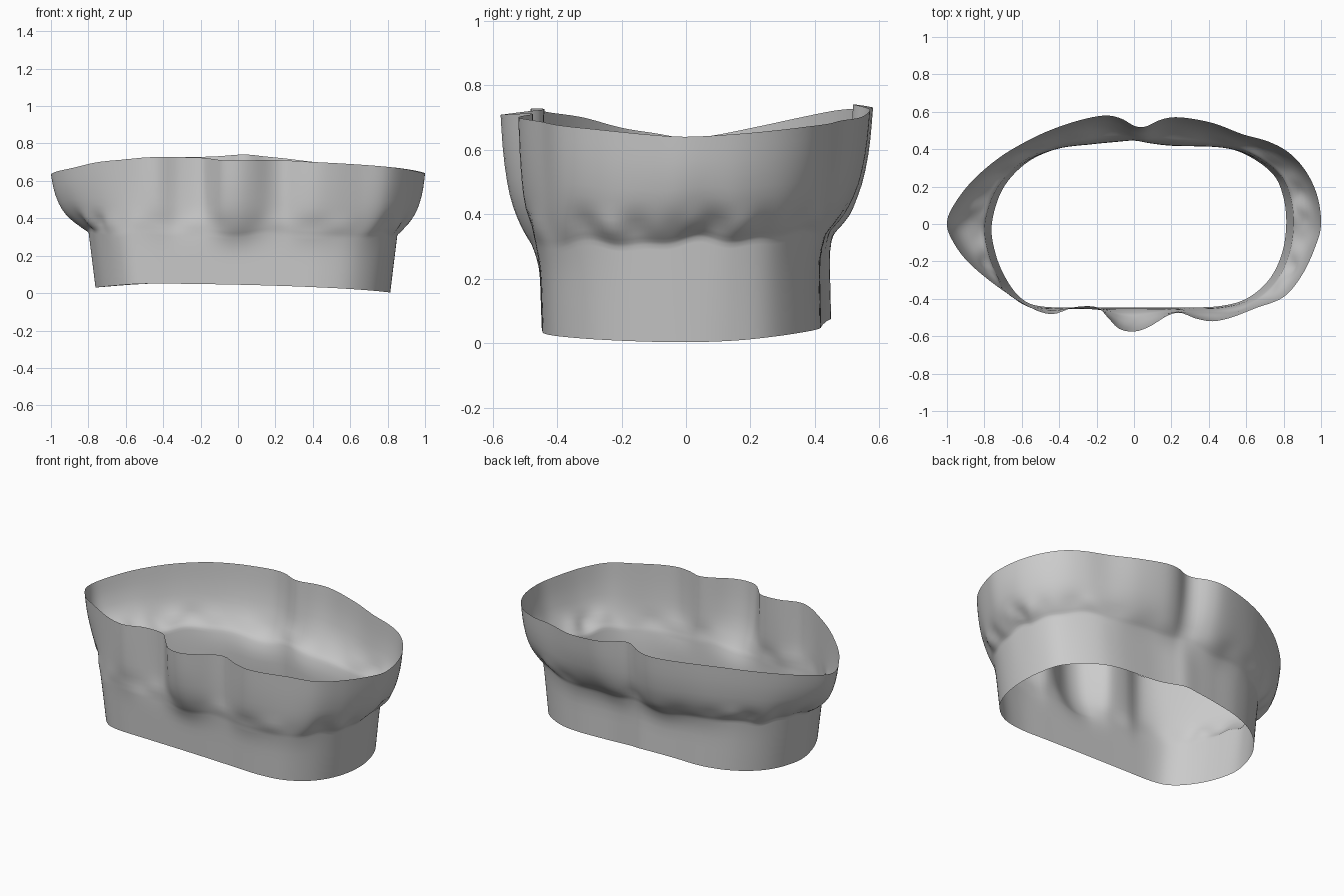
import bpy, bmesh, math

if "Cube" in bpy.data.objects:
    bpy.data.objects.remove(bpy.data.objects["Cube"])

# Upper rim outline, counter-clockwise from the right end: x, y, z
RIM = [(1, 0, .64), (.98, .15, .648), (.92, .28, .66), (.83, .38, .672), (.72, .44, .68),
       (.58, .48, .69), (.42, .54, .70), (.25, .57, .72), (.15, .56, .73), (.06, .52, .74),
       (0, .525, .74), (-.06, .56, .735), (-.14, .58, .73), (-.25, .565, .728), (-.4, .52, .727),
       (-.55, .455, .72), (-.72, .355, .70), (-.87, .225, .672), (-.97, .09, .645), (-1, 0, .636),
       (-.97, -.09, .65), (-.89, -.2, .668), (-.75, -.32, .70), (-.6, -.42, .715),
       (-.5, -.47, .725), (-.42, -.48, .727), (-.32, -.445, .727), (-.2, -.445, .724),
       (-.14, -.5, .718), (-.08, -.56, .71), (0, -.575, .708), (.08, -.55, .71),
       (.18, -.49, .712), (.25, -.475, .71), (.33, -.505, .705), (.42, -.52, .70),
       (.52, -.5, .695), (.65, -.45, .687), (.8, -.39, .675), (.9, -.27, .662), (.97, -.12, .647)]
# Lower hem outline
HEM = [(.814, 0, .003), (.797, .15, .008), (.74, .27, .02), (.6, .37, .035), (.45, .413, .045),
       (.2, .422, .055), (.08, .436, .068), (0, .45, .075), (-.1, .442, .073), (-.22, .43, .068),
       (-.4, .405, .055), (-.57, .33, .045),
       (-.7, .19, .035), (-.76, 0, .03), (-.74, -.16, .032), (-.68, -.3, .038), (-.6, -.4, .045),
       (-.5, -.44, .05), (-.3, -.447, .05), (0, -.447, .045), (.25, -.446, .038), (.45, -.44, .03),
       (.6, -.4, .022), (.72, -.3, .013), (.79, -.16, .006)]
# Outward spread from waist (0) to rim (1): height fraction, spread
FLARE = [(.03, .05), (.06, .13), (.1, .23), (.16, .36), (.23, .49), (.3, .6), (.4, .72), (.5, .8),
         (.63, .88), (.76, .935), (.88, .97), (1, 1)]
N = 240


def resample(pts):
    """Smooth closed curve through pts, sampled at even (squashed) angles."""
    n, dense = len(pts), []
    for i in range(n):
        a, b, c, d = (pts[(i + k) % n] for k in (-1, 0, 1, 2))
        for s in range(24):
            t = s / 24
            dense.append([.5 * (2 * q + (r - p) * t + (2 * p - 5 * q + 4 * r - w) * t * t
                                + (3 * q - p - 3 * r + w) * t ** 3)
                          for p, q, r, w in zip(a, b, c, d)])
    keyed = sorted((math.atan2(p[1] / .55, p[0]) % math.tau, p) for p in dense)
    first, last = keyed[0], keyed[-1]
    keyed = [(last[0] - math.tau, last[1])] + keyed + [(first[0] + math.tau, first[1])]
    out, k = [], 0
    for j in range(N):
        ang = math.tau * j / N
        while keyed[k + 1][0] <= ang:
            k += 1
        (a0, p), (a1, q) = keyed[k], keyed[k + 1]
        f = (ang - a0) / max(a1 - a0, 1e-9)
        out.append([u + (v - u) * f for u, v in zip(p, q)])
    return out


def mix(p, q, fxy, fz):
    return [p[0] + (q[0] - p[0]) * fxy, p[1] + (q[1] - p[1]) * fxy, p[2] + (q[2] - p[2]) * fz]


rim, hem = resample(RIM), resample(HEM)
# Waist seam, slightly uneven
waist = []
for j, (x, y, z) in enumerate(hem):
    a = math.tau * j / N
    wob = .009 * math.sin(9 * a + 1) + .006 * math.sin(17 * a)
    waist.append([x * 1.048, y * (.985 if y > 0 else 1.02), .325 - .015 * x + .04 * y + wob])

# Straight lower band, easing softly into the flare on the long front and back sides
rings = []
for f in (0, .2, .4, .6, .75, .87, .95, 1):
    ring = []
    for h, w, r in zip(hem, waist, rim):
        p = mix(h, w, f, f)
        soft = .16 * max(0, (f - .6) / .4) ** 2 * min(1, abs(h[1]) / .42) ** 4
        ring.append(mix(p, r, soft, 0))
    rings.append(ring)
for t, f in FLARE:
    ring = []
    for j, (h, w, r) in enumerate(zip(hem, waist, rim)):
        a = math.tau * j / N
        soft = .16 * min(1, abs(h[1]) / .42) ** 4
        # gathered wrinkles just above the seam
        g = .007 * math.exp(-((t - .16) / .1) ** 2) * (math.sin(23 * a) + math.sin(14 * a + 2))
        p = mix(w, r, soft + (1 - soft) * f, t)
        ring.append([p[0] * (1 + g), p[1] * (1 + g), p[2]])
    rings.append(ring)

# Open cloth band
bm = bmesh.new()
rows = [[bm.verts.new(p) for p in ring] for ring in rings]
for lo, hi in zip(rows, rows[1:]):
    for j in range(N):
        k = (j + 1) % N
        bm.faces.new((lo[j], lo[k], hi[k], hi[j])).smooth = True
mesh = bpy.data.meshes.new("gathered_waistband")
bm.to_mesh(mesh)
bm.free()
band = bpy.data.objects.new("gathered_waistband", mesh)
bpy.context.collection.objects.link(band)
